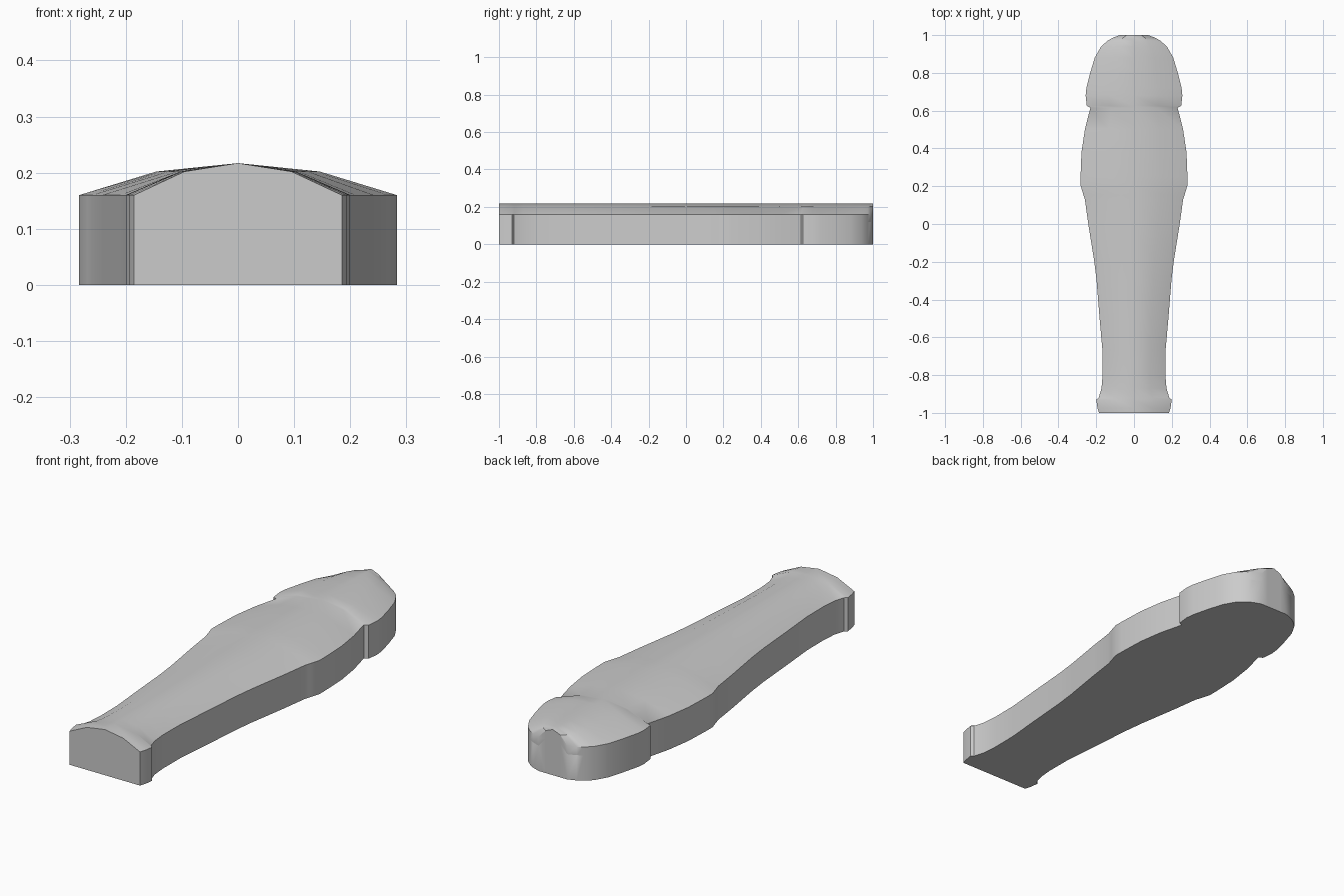
import bpy, bmesh, math

if "Cube" in bpy.data.objects:
    bpy.data.objects.remove(bpy.data.objects["Cube"])

# Outline: (y, half width) from foot to head
OUTLINE = [(-1, .185), (-.975, .193), (-.93, .2), (-.92, .187), (-.87, .172), (-.8, .166),
           (-.67, .167), (-.5, .182), (-.3, .198), (-.2, .21), (0, .242), (.13, .26),
           (.155, .268), (.205, .283), (.25, .283), (.38, .278), (.5, .26), (.615, .231),
           (.625, .25), (.68, .256), (.72, .252), (.8, .232), (.88, .208), (.94, .174),
           (.97, .14), (.985, .115), (1, .075)]
# Cross-section arch: (fraction of half width, height at rim/knee/ridge)
FRACTIONS = [-1, -.515, 0, .515, 1]
FLOOR = [0] * 5
SEAM = [.12, .162, .176, .162, .12]
CROWN = [.16, .202, .217, .202, .16]


def loft(name, lower, upper):
    """Solid between two height profiles, swept along the outline."""
    bm = bmesh.new()
    rings = []
    for y, w in OUTLINE:
        pts = [(f * w, y, z) for f, z in zip(FRACTIONS, lower)]
        pts += [(f * w, y, z) for f, z in reversed(list(zip(FRACTIONS, upper)))]
        rings.append([bm.verts.new(p) for p in pts])
    n = len(rings[0])
    for a, b in zip(rings, rings[1:]):
        for i in range(n):
            j = (i + 1) % n
            bm.faces.new((a[i], a[j], b[j], b[i]))
    for r in (rings[0], rings[-1]):
        for i in range(4):
            bm.faces.new((r[i], r[i + 1], r[n - 2 - i], r[n - 1 - i]))
    bmesh.ops.recalc_face_normals(bm, faces=bm.faces)
    mesh = bpy.data.meshes.new(name)
    bm.to_mesh(mesh)
    bm.free()
    obj = bpy.data.objects.new(name, mesh)
    bpy.context.collection.objects.link(obj)
    bpy.ops.object.select_all(action='DESELECT')
    obj.select_set(True)
    bpy.context.view_layer.objects.active = obj
    bpy.ops.object.shade_smooth_by_angle(angle=math.radians(30))
    return obj


# Lower case and the arched lid resting on it
loft("coffin_base", FLOOR, SEAM)
loft("coffin_lid", SEAM, CROWN)
